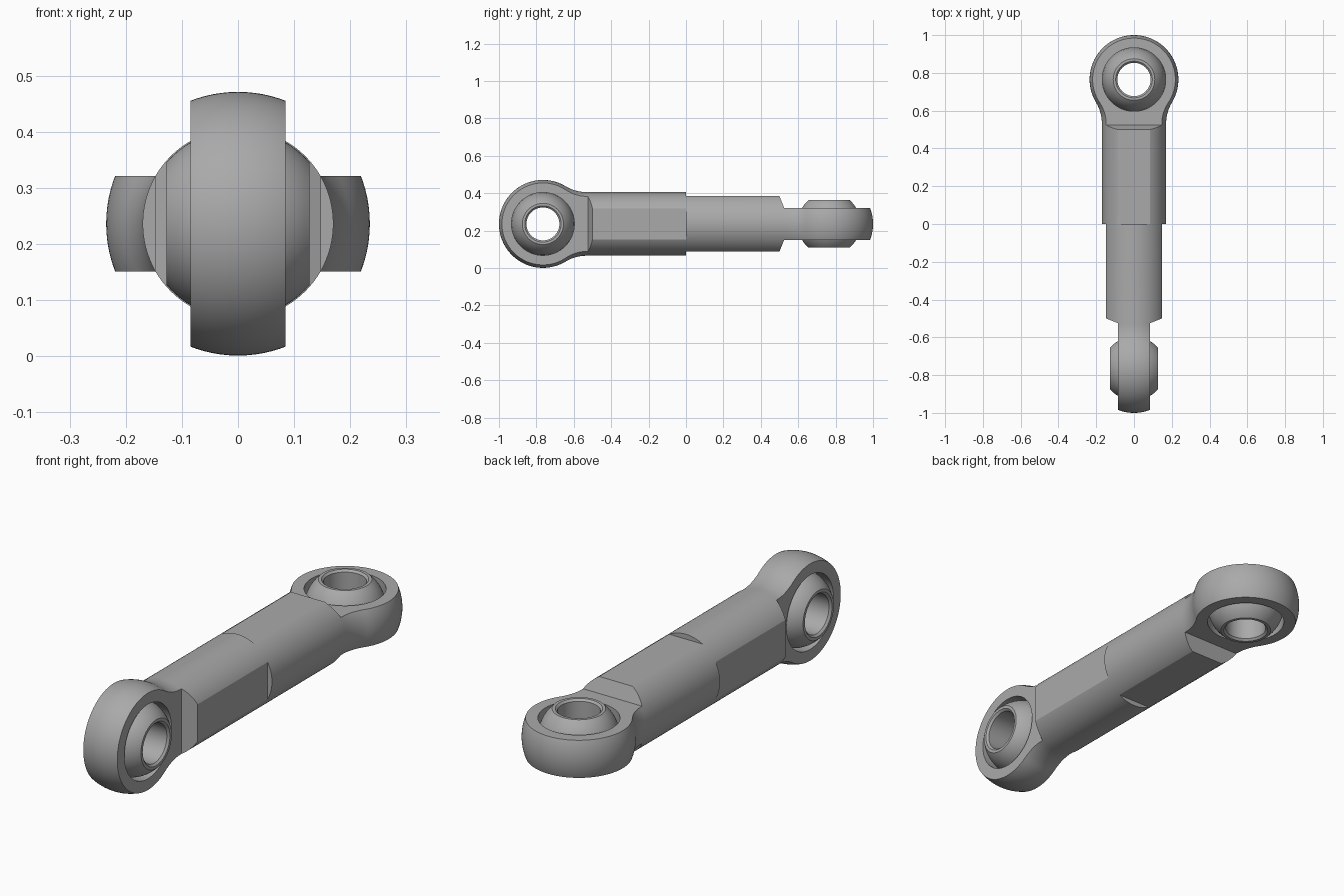
import bpy, bmesh
from math import sin, cos, pi, atan2, radians
from mathutils import Matrix, Vector

cube = bpy.data.objects.get("Cube")
if cube:
    bpy.data.objects.remove(cube)

MID = 0.236        # height of the rod axis
EYE = -0.765       # eye centre along the rod
HEAD = 0.235       # head sphere radius
SHANK = 0.17       # shank radius
FLAT = 0.148       # wrench flat offset
CHEEK = 0.085      # half thickness of the eye
BALL = 0.168       # ball and race radius
BORE = 0.088       # bolt hole radius
SEG = 96

steel = bpy.data.materials.new("grey steel")
steel.diffuse_color = (0.4, 0.4, 0.4, 1)
steel.use_nodes = True
steel.node_tree.nodes["Principled BSDF"].inputs["Base Color"].default_value = (0.4, 0.4, 0.4, 1)


def add_object(name, bm):
    bmesh.ops.recalc_face_normals(bm, faces=bm.faces)
    mesh = bpy.data.meshes.new(name)
    bm.to_mesh(mesh)
    bm.free()
    mesh.materials.append(steel)
    ob = bpy.data.objects.new(name, mesh)
    bpy.context.collection.objects.link(ob)
    return ob


def lathe(name, points, axis, closed=False):
    """Spin (position along axis, radius) points around the x or y axis."""
    bm = bmesh.new()
    along = Vector((1, 0, 0)) if axis == "x" else Vector((0, 1, 0))
    verts = [bm.verts.new(along * a + Vector((0, 0, r))) for a, r in points]
    edges = [bm.edges.new(pair) for pair in zip(verts, verts[1:])]
    if closed:
        edges.append(bm.edges.new((verts[-1], verts[0])))
    bmesh.ops.spin(bm, geom=verts + edges, cent=(0, 0, 0), axis=along,
                   angle=2 * pi, steps=SEG)
    bmesh.ops.remove_doubles(bm, verts=bm.verts, dist=1e-5)
    return add_object(name, bm)


def prism(name, outline, half_height):
    """Extrude an outline in x, y symmetrically along z."""
    bm = bmesh.new()
    face = bm.faces.new([bm.verts.new((x, y, -half_height)) for x, y in outline])
    ext = bmesh.ops.extrude_face_region(bm, geom=[face])
    moved = [g for g in ext["geom"] if isinstance(g, bmesh.types.BMVert)]
    bmesh.ops.translate(bm, verts=moved, vec=(0, 0, 2 * half_height))
    return add_object(name, bm)


def cut(ob, tool, operation):
    mod = ob.modifiers.new("cut", "BOOLEAN")
    mod.operation, mod.object, mod.solver = operation, tool, "EXACT"
    bpy.ops.object.select_all(action="DESELECT")
    bpy.context.view_layer.objects.active = ob
    ob.select_set(True)
    bpy.ops.object.modifier_apply(modifier=mod.name)
    bpy.data.objects.remove(tool)


def smooth(ob):
    bpy.ops.object.select_all(action="DESELECT")
    bpy.context.view_layer.objects.active = ob
    ob.select_set(True)
    bpy.ops.object.shade_smooth_by_angle(angle=radians(20))


def arc(cx, cy, r, start, end, n):
    return [(cx + r * cos(start + (end - start) * i / n),
             cy + r * sin(start + (end - start) * i / n)) for i in range(n + 1)]


# Body: round head, concave neck and shank, turned around the rod axis
fillet = 0.222
neck_y = EYE + ((HEAD + fillet) ** 2 - (SHANK + fillet) ** 2) ** 0.5
tangent = atan2(SHANK + fillet, neck_y - EYE)
profile = arc(EYE, 0, HEAD, pi, tangent, 40)
profile[0] = (EYE - HEAD, 0)
profile += arc(neck_y, SHANK + fillet, fillet, tangent - pi, -pi / 2, 14)[1:]
profile += [(0, SHANK), (0, 0)]
body = lathe("front_rod_end", profile, "y")

# Flat cheeks, sloping shoulders and wrench flats
half = [(CHEEK, -1.1), (CHEEK, -0.525), (FLAT, -0.5), (FLAT, 0.1)]
cut(body, prism("flats", half + [(-x, y) for x, y in reversed(half)], 0.5), "INTERSECT")

# Hole through the eye
hole = lathe("eye_hole", [(-0.3, 0), (-0.3, BALL), (0.3, BALL), (0.3, 0)], "x")
hole.data.transform(Matrix.Translation((0, EYE, 0)))
cut(body, hole, "DIFFERENCE")

# Swivel ball with a chamfered bolt hole
end = 0.127
lip = 0.009
rim = atan2((BALL ** 2 - end ** 2) ** 0.5, end)
ball_profile = arc(0, 0, BALL, pi - rim, rim, 28)
ball_profile += [(end, BORE + lip), (end - lip, BORE), (lip - end, BORE), (-end, BORE + lip)]
ball = lathe("front_swivel_ball", ball_profile, "x", closed=True)
ball.data.transform(Matrix.Translation((0, EYE, 0)))

# Second rod end: turned to face back, a quarter turn around the rod
turn = Matrix(((0, 0, 1, 0), (0, -1, 0, 0), (1, 0, 0, 0), (0, 0, 0, 1)))
for ob in (body, ball):
    smooth(ob)
    twin = ob.copy()
    twin.data = ob.data.copy()
    twin.name = ob.name.replace("front", "back")
    twin.data.transform(turn)
    bpy.context.collection.objects.link(twin)
    for part in (ob, twin):
        part.data.transform(Matrix.Translation((0, 0, MID)))
